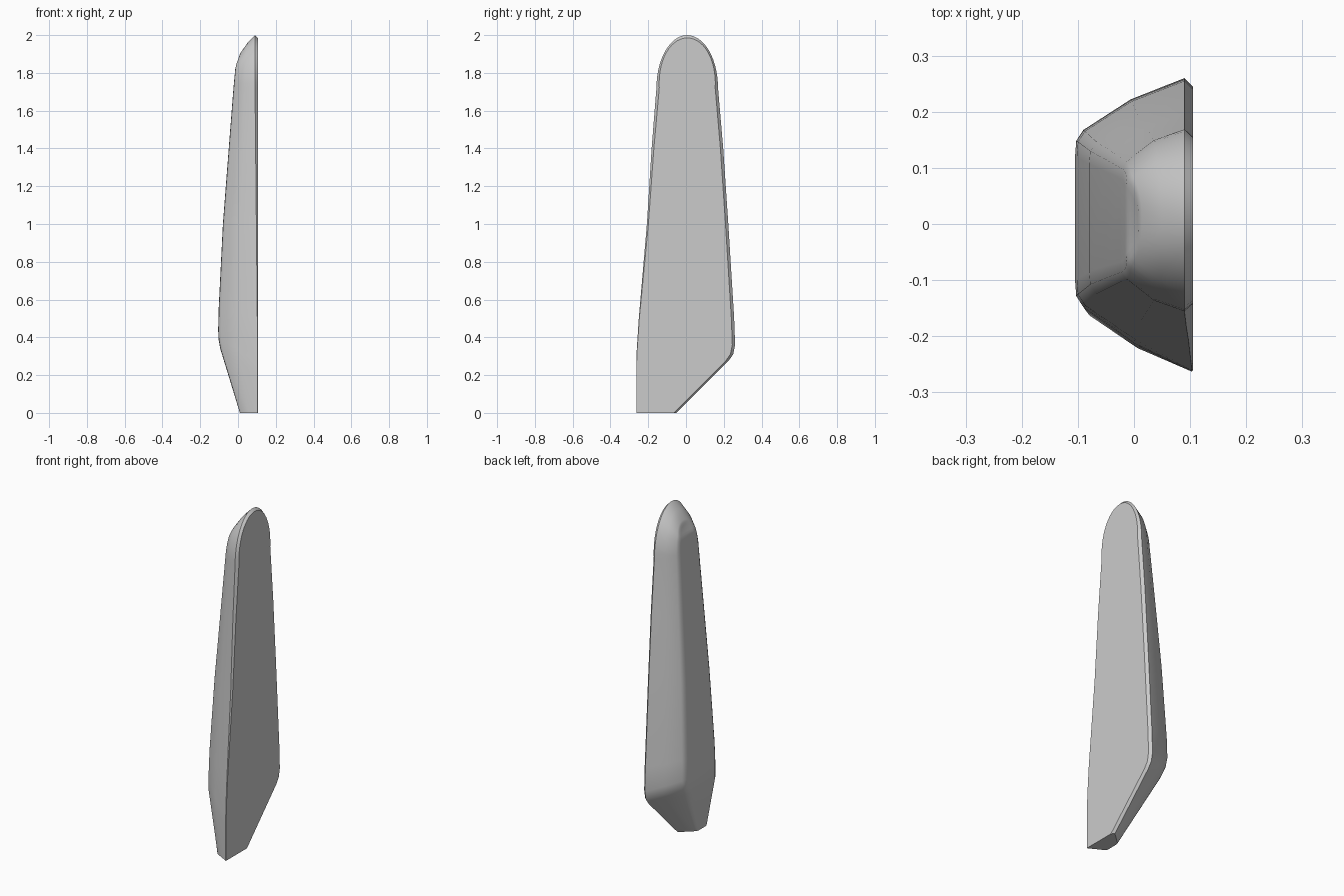
import bpy, bmesh, math
from mathutils import Vector

cube = bpy.data.objects.get("Cube")
if cube:
    bpy.data.objects.remove(cube, do_unlink=True)

grey = bpy.data.materials.new("plain_grey")
grey.use_nodes = True
tone = (0.6, 0.6, 0.6, 1)
grey.diffuse_color = tone
grey.node_tree.nodes["Principled BSDF"].inputs["Base Color"].default_value = tone

BACK = 0.105      # flat side of the blade
RIM = 0.09        # widest outline
CENTRE = 0.0065


def interp(points, v):
    for (a, p), (b, q) in zip(points, points[1:]):
        if v <= b:
            return p + (q - p) * max(0, v - a) / (b - a)
    return points[-1][1]


# depth of the raised side by height
crown_depth = [(0, 0.01), (0.34, -0.094), (0.39, -0.103), (0.44, -0.105), (0.56, -0.102),
               (1.0, -0.08), (1.4, -0.049), (1.72, -0.024), (1.84, -0.014), (1.9, 0.006)]

# rim left y, z, rim right y, z, crown left y, right y, z, side bulge
levels = [
    (-0.263, 0, -0.05, 0, -0.215, -0.12, 0, 0),
    (-0.263, 0.2, 0.225, 0.275, -0.155, 0.12, 0.34, 1),
    (-0.263, 0.27, 0.25, 0.31, -0.143, 0.148, 0.39, 1),
    (-0.261, 0.33, 0.26, 0.36, -0.14, 0.16, 0.44, 1),
    (-0.25, 0.5, 0.255, 0.5, -0.137, 0.158, 0.56, 1),
    (-0.207, 1.0, 0.224, 1.0, -0.118, 0.14, 1.0, 1),
    (-0.182, 1.4, 0.197, 1.4, -0.104, 0.122, 1.4, 1),
]
# rounded tip
STEPS = 14
for i in range(STEPS + 1):
    a = math.pi / 2 * i / STEPS
    c, s = max(0, math.cos(a)), math.sin(a)
    cz, rz = 1.72 + 0.18 * s, 1.72 + 0.28 * s
    w = c ** 0.8
    levels.append((CENTRE - 0.163 * c, rz, CENTRE + 0.163 * c, rz,
                   CENTRE - 0.1 * w, CENTRE + 0.1 * w, cz, c))


def half_section(side, ry, rz, ky, kz, width, bulge):
    """Points from the flat side, over the rim, to the raised side."""
    rim_x = RIM
    if side < 0:      # the front edge chamfer fades out downwards
        rim_x = interp([(0.4, BACK - 0.002), (1.72, RIM)], rz)
    inset = BACK - rim_x
    tip = max(0, rz - 1.72) / 0.28
    flat = Vector((BACK, ry - side * inset * (1 - tip), rz - inset * tip))
    rim = Vector((rim_x, ry, rz))
    corner = Vector((interp(crown_depth, kz) + 0.003, ky, kz))
    mid = rim.lerp(corner, 0.5) + Vector((0, side * 0.012 * bulge, 0.008 * tip))
    crown = corner + Vector((-0.003, -side * 0.13 * width, -0.02 * tip))
    return [flat, rim, mid, corner.lerp(mid, 0.12), corner.lerp(crown, 0.3), crown]


# loft the sections
bm = bmesh.new()
rings = []
for ly, lz, ry, rz, kl, kr, kz, bulge in levels:
    left = half_section(-1, ly, lz, kl, kz, kr - kl, bulge)
    right = half_section(1, ry, rz, kr, kz, kr - kl, bulge)
    rings.append([bm.verts.new(p) for p in left + right[::-1]])
for lo, hi in zip(rings, rings[1:]):
    n = len(lo)
    for i in range(n):
        j = (i + 1) % n
        bm.faces.new((lo[i], lo[j], hi[j], hi[i]))
bm.faces.new(rings[0])
bmesh.ops.remove_doubles(bm, verts=bm.verts, dist=0.0005)
bmesh.ops.recalc_face_normals(bm, faces=bm.faces)

mesh = bpy.data.meshes.new("blade")
bm.to_mesh(mesh)
bm.free()
mesh.materials.append(grey)
blade = bpy.data.objects.new("blade", mesh)
bpy.context.collection.objects.link(blade)
bpy.context.view_layer.objects.active = blade
blade.select_set(True)
bpy.ops.object.shade_smooth_by_angle(angle=math.radians(36))
